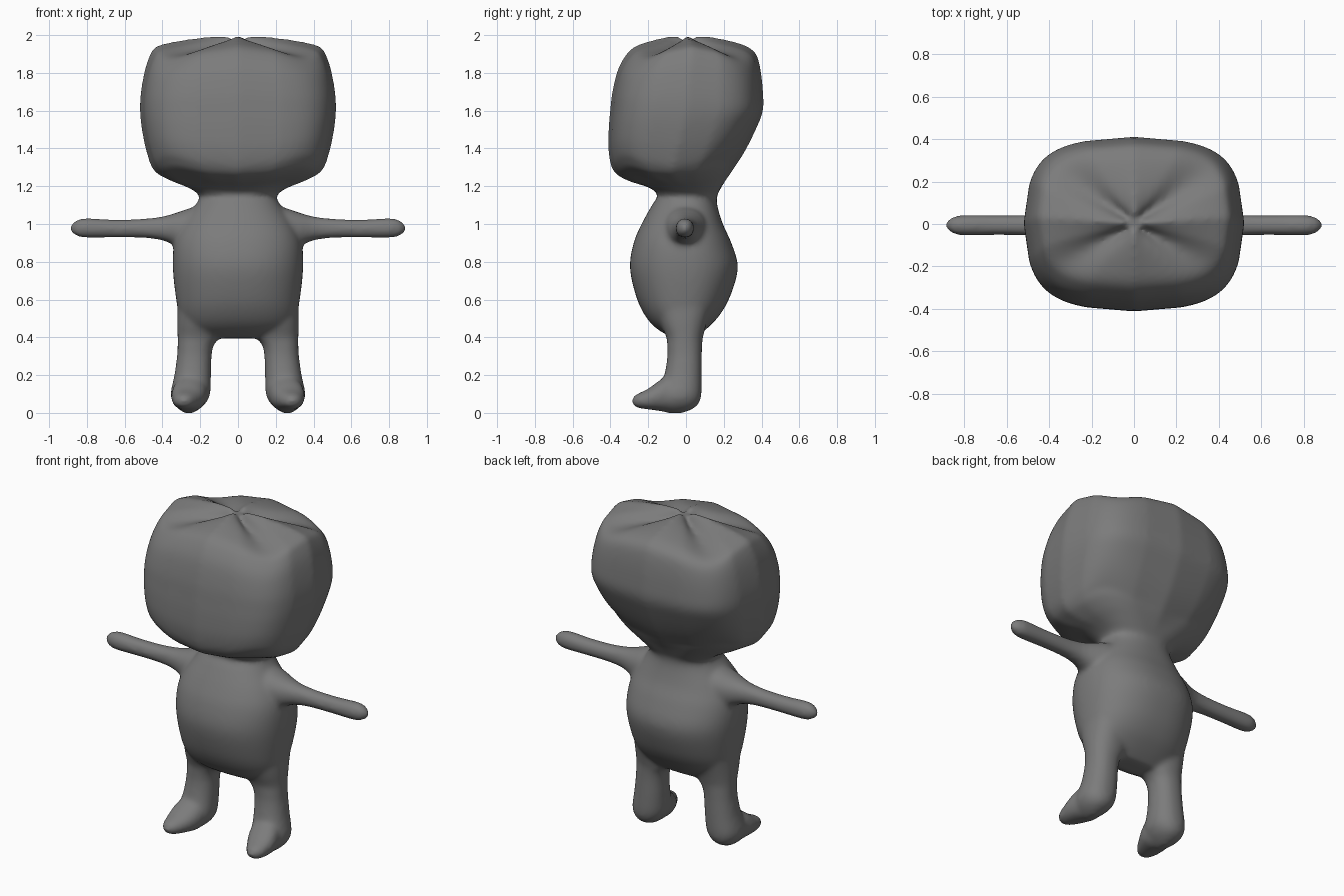
import bpy, bmesh, math
from mathutils import Vector

default_cube = bpy.data.objects.get("Cube")
if default_cube:
    bpy.data.objects.remove(default_cube, do_unlink=True)

SIDES = 64
STEPS = 4


def spline(rows):
    """Catmull-Rom interpolation through the section rows."""
    rows = [Vector(row) for row in rows]
    padded = [rows[0]] + rows + [rows[-1]]
    result = []
    for a, b, c, d in zip(padded, padded[1:], padded[2:], padded[3:]):
        for step in range(STEPS):
            t = step / STEPS
            result.append(b + (c - a) * (t / 2)
                          + (a * 2 - b * 5 + c * 4 - d) * (t * t / 2)
                          + (b * 3 - a - c * 3 + d) * (t ** 3 / 2))
    return result + [rows[-1]]


def signed_power(value, exponent):
    return math.copysign(abs(value) ** exponent, value)


def oval(position, angle):
    """Slightly squared oval section for body and limbs."""
    power = 2 / 2.2
    return (signed_power(math.cos(angle), power),
            signed_power(math.sin(angle), power), 0)


def trunk_section(z, angle):
    """Oval body turning into a bulging box for the head."""
    blend = min(max((z - 1.15) / .13, 0), 1)
    power = 2 / (2.3 + 5.2 * blend)
    u = signed_power(math.cos(angle), power)
    v = signed_power(math.sin(angle), power)
    # Sides bow outward, and the box corners pull in towards mid height
    bulge = .17 * blend
    lift = .25 * blend * u * u * v * v * (1.6 - z)
    return u * (1 - bulge * v * v), v * (1 - bulge * u * u), lift


def loft(bm, rows, place, section):
    """Skin sections; each row is position, u min, u max, v min, v max."""
    rings = []
    for position, u0, u1, v0, v1 in spline(rows):
        ring = []
        for i in range(SIDES):
            u, v, shift = section(position, math.tau * i / SIDES)
            ring.append(bm.verts.new(place(position + shift,
                                           (u0 + u1) / 2 + (u1 - u0) / 2 * u,
                                           (v0 + v1) / 2 + (v1 - v0) / 2 * v)))
        rings.append(ring)
    faces = [bm.faces.new(rings[0]), bm.faces.new(rings[-1])]
    for low, high in zip(rings, rings[1:]):
        for i in range(SIDES):
            j = (i + 1) % SIDES
            faces.append(bm.faces.new((low[i], low[j], high[j], high[i])))
    bmesh.ops.recalc_face_normals(bm, faces=faces)


# Torso, neck and head: height, half width, front, back
trunk = [
    (.395, .2, -.07, .05), (.45, .27, -.16, .115), (.52, .31, -.22, .18),
    (.62, .33, -.265, .235), (.77, .345, -.297, .275), (.9, .337, -.277, .24),
    (1, .295, -.235, .195), (1.1, .225, -.18, .165), (1.15, .205, -.15, .165),
    (1.19, .26, -.19, .185), (1.23, .36, -.31, .21), (1.28, .445, -.385, .245),
    (1.38, .485, -.41, .31), (1.5, .51, -.41, .37), (1.6, .52, -.402, .408),
    (1.7, .515, -.39, .408), (1.82, .493, -.36, .395), (1.9, .465, -.315, .372),
    (1.94, .435, -.27, .325), (1.966, .34, -.2, .25), (1.99, .19, -.11, .14),
    (2.002, .04, -.03, .04),
]

# Arm: distance out, front, back, bottom, top
arm = [
    (.15, -.12, .12, .83, 1.1), (.25, -.12, .11, .855, 1.085),
    (.32, -.1, .085, .88, 1.062), (.4, -.07, .055, .913, 1.04),
    (.5, -.055, .043, .926, 1.028), (.65, -.052, .041, .928, 1.024),
    (.8, -.054, .042, .927, 1.03), (.85, -.046, .034, .935, 1.022),
    (.88, -.026, .016, .954, 1.002), (.89, -.01, .004, .972, .985),
]

# Leg: height, inner side, outer side, front, back
leg = [
    (.6, .12, .32, -.16, .14), (.48, .09, .322, -.135, .11),
    (.4, .1, .32, -.104, .09), (.36, .128, .32, -.1, .086),
    (.3, .14, .323, -.099, .084), (.2, .143, .337, -.115, .084),
    (.1, .147, .357, -.15, .082), (.05, .172, .342, -.15, .068),
    (.02, .205, .315, -.13, .035), (-.002, .24, .28, -.1, -.02),
]

# Foot: depth, inner side, outer side, bottom, top
foot = [
    (0, .18, .33, .02, .18), (-.1, .165, .348, .006, .19),
    (-.15, .175, .353, .012, .165), (-.2, .2, .35, .018, .128),
    (-.25, .23, .337, .025, .105), (-.275, .25, .32, .036, .09),
    (-.287, .27, .3, .055, .07),
]

bm = bmesh.new()
loft(bm, [(z, -w, w, front, back) for z, w, front, back in trunk],
     lambda z, x, y: (x, y, z), trunk_section)
for side in (-1, 1):
    loft(bm, arm, lambda x, y, z: (side * x, y, z), oval)
    loft(bm, leg, lambda z, x, y: (side * x, y, z), oval)
    loft(bm, foot, lambda y, x, z: (side * x, y, z), oval)

mesh = bpy.data.meshes.new("body")
bm.to_mesh(mesh)
bm.free()
body = bpy.data.objects.new("body", mesh)
bpy.context.collection.objects.link(body)

# Fuse the limbs into one soft skin
remesh = body.modifiers.new("fuse", 'REMESH')
remesh.mode = 'VOXEL'
remesh.voxel_size = .013
remesh.use_smooth_shade = True
smooth = body.modifiers.new("soften", 'SMOOTH')
smooth.factor = .5
smooth.iterations = 12

# Plain grey skin
colour = (.2, .2, .2, 1)
skin = bpy.data.materials.new("plain grey")
skin.use_nodes = True
skin.diffuse_color = colour
skin.node_tree.nodes["Principled BSDF"].inputs["Base Color"].default_value = colour
mesh.materials.append(skin)
for polygon in mesh.polygons:
    polygon.use_smooth = True
